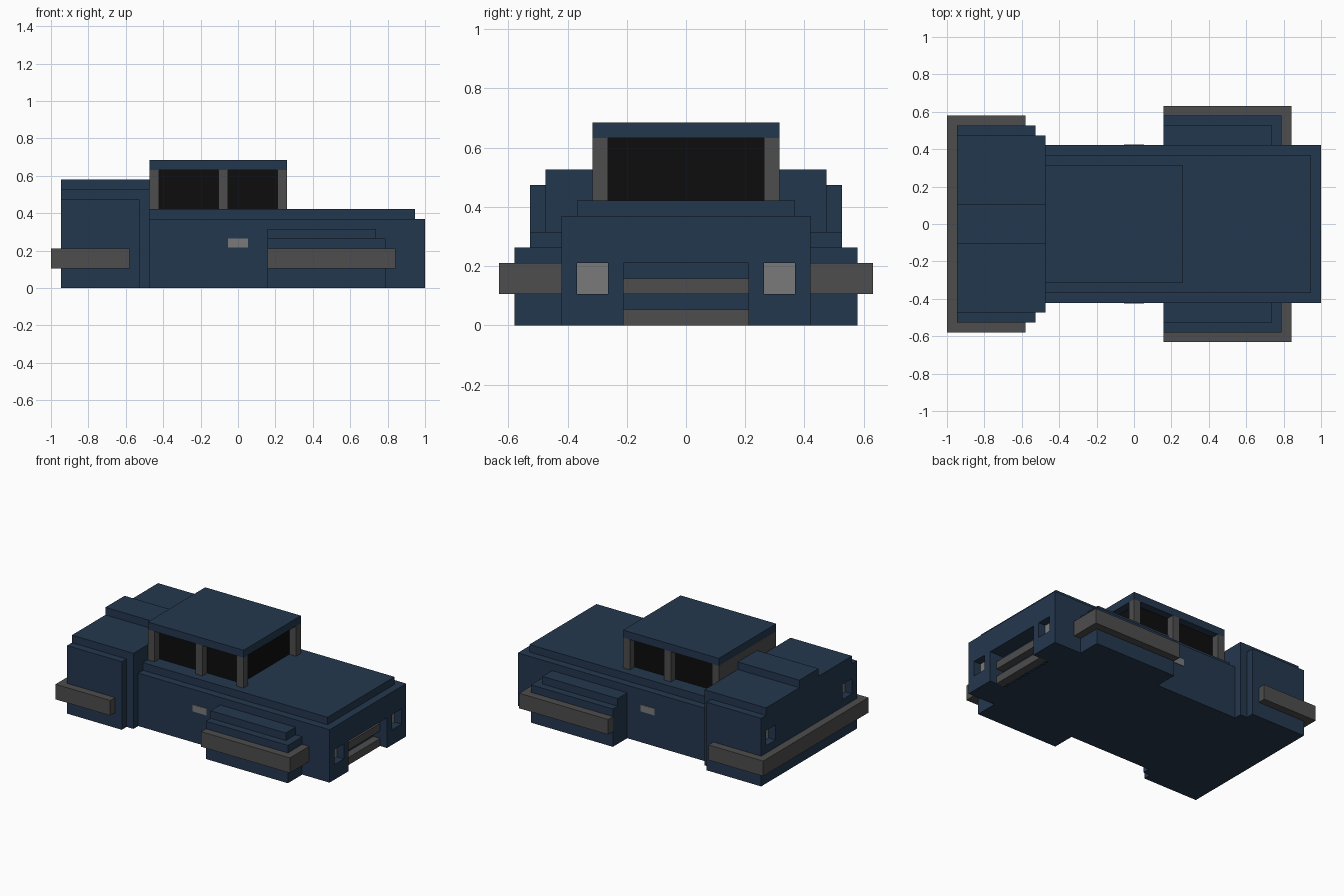
import bpy, bmesh

if "Cube" in bpy.data.objects:
    bpy.data.objects.remove(bpy.data.objects["Cube"])

V = 1 / 19  # one block; all sizes below are in blocks


def material(name, rgb):
    m = bpy.data.materials.new(name)
    m.diffuse_color = (*rgb, 1)
    m.use_nodes = True
    m.node_tree.nodes["Principled BSDF"].inputs["Base Color"].default_value = m.diffuse_color
    return m


NAVY = material("navy paint", (0.0176, 0.0390, 0.0770))
GRAY = material("dark gray trim", (0.075, 0.075, 0.075))
LIGHT = material("light gray", (0.195, 0.195, 0.195))
BLACK = material("black glass", (0.004, 0.004, 0.004))


def prism(name, outline, z0, z1, mat=None):
    """Extrude an xy outline from z0 to z1."""
    bm = bmesh.new()
    face = bm.faces.new([bm.verts.new((x * V, y * V, z0 * V)) for x, y in outline])
    ext = bmesh.ops.extrude_face_region(bm, geom=[face])
    verts = [g for g in ext["geom"] if isinstance(g, bmesh.types.BMVert)]
    bmesh.ops.translate(bm, verts=verts, vec=(0, 0, (z1 - z0) * V))
    bmesh.ops.recalc_face_normals(bm, faces=bm.faces)
    mesh = bpy.data.meshes.new(name)
    bm.to_mesh(mesh)
    bm.free()
    if mat:
        mesh.materials.append(mat)
    ob = bpy.data.objects.new(name, mesh)
    bpy.context.collection.objects.link(ob)
    return ob


def box(name, x0, x1, y0, y1, z0, z1, mat=None):
    return prism(name, [(x0, y0), (x1, y0), (x1, y1), (x0, y1)], z0, z1, mat)


def cut(ob, *bounds):
    """Carve a box-shaped recess and discard the cutter."""
    cutter = box("cutter", *bounds)
    cutter.hide_render = True
    mod = ob.modifiers.new("recess", 'BOOLEAN')
    mod.operation, mod.solver, mod.object = 'DIFFERENCE', 'EXACT', cutter
    dg = bpy.context.evaluated_depsgraph_get()
    mesh = bpy.data.meshes.new_from_object(ob.evaluated_get(dg))
    ob.modifiers.clear()
    ob.data = mesh
    bpy.data.objects.remove(cutter)


def pair(name, x0, x1, y0, y1, z0, z1, mat):
    """The same box on both sides of the car."""
    box(name + "_left", x0, x1, y0, y1, z0, z1, mat)
    box(name + "_right", x0, x1, -y1, -y0, z0, z1, mat)


# Main body and hood
body = box("body", -9, 19, -8, 8, 0, 7, NAVY)
cut(body, 17, 20, -4, 4, -1, 4)
box("hood_layer", -9, 18, -7, 7, 7, 8, NAVY)

# Grille: bars in front of a dark backing
box("grille_backing", 16.5, 17, -4, 4, 0, 4, BLACK)
for i, z in enumerate((0, 2)):
    box(f"grille_bar_{i + 1}", 17, 18, -4, 4, z, z + 1, GRAY)

# Trunk
trunk = box("trunk", -18, -9, -9, 9, 0, 10, NAVY)
pair("trunk_side", -18, -10, 9, 10, 0, 9, NAVY)
box("trunk_ridge", -18, -9, -2, 2, 10, 11, NAVY)

# Recessed headlights and tail lights
for side, s in (("left", 1), ("right", -1)):
    y0, y1 = sorted((5 * s, 7 * s))
    cut(body, 17, 20, y0, y1, 2, 4)
    box("headlight_" + side, 17, 18, y0, y1, 2, 4, LIGHT)
    y0, y1 = sorted((7 * s, 9 * s))
    cut(trunk, -20, -16, y0, y1, 5, 7)
    box("tail_light_" + side, -17, -16, y0, y1, 5, 7, LIGHT)

# Cabin: glass core, posts, rear wall and roof
box("windows", -8, 4, -5, 5, 8, 12, BLACK)
box("cabin_rear_wall", -9, -8, -6, 6, 8, 12, GRAY)
pair("middle_post", -2, -1, 5, 6, 8, 12, GRAY)
pair("front_post", 4, 5, 5, 6, 8, 12, GRAY)
box("roof", -9, 5, -6, 6, 12, 13, NAVY)

# Front fenders
pair("fender", 3, 15, 8, 11, 0, 5, NAVY)
pair("fender_top", 3, 14, 8, 10, 5, 6, NAVY)

# Bumpers: one around the trunk, one around each front fender
prism("rear_bumper", [(-11, -10), (-11, -11), (-19, -11), (-19, 11),
                      (-11, 11), (-11, 10), (-18, 10), (-18, -10)], 2, 4, GRAY)
corner = [(3, 11), (3, 12), (16, 12), (16, 8), (15, 8), (15, 11)]
for side, s in (("left", 1), ("right", -1)):
    prism("front_bumper_" + side, [(x, y * s) for x, y in corner], 2, 4, GRAY)

# Door handles: thin plates on the body sides
pair("door_handle", -1, 1, 8, 8.06, 4.1, 5, LIGHT)
